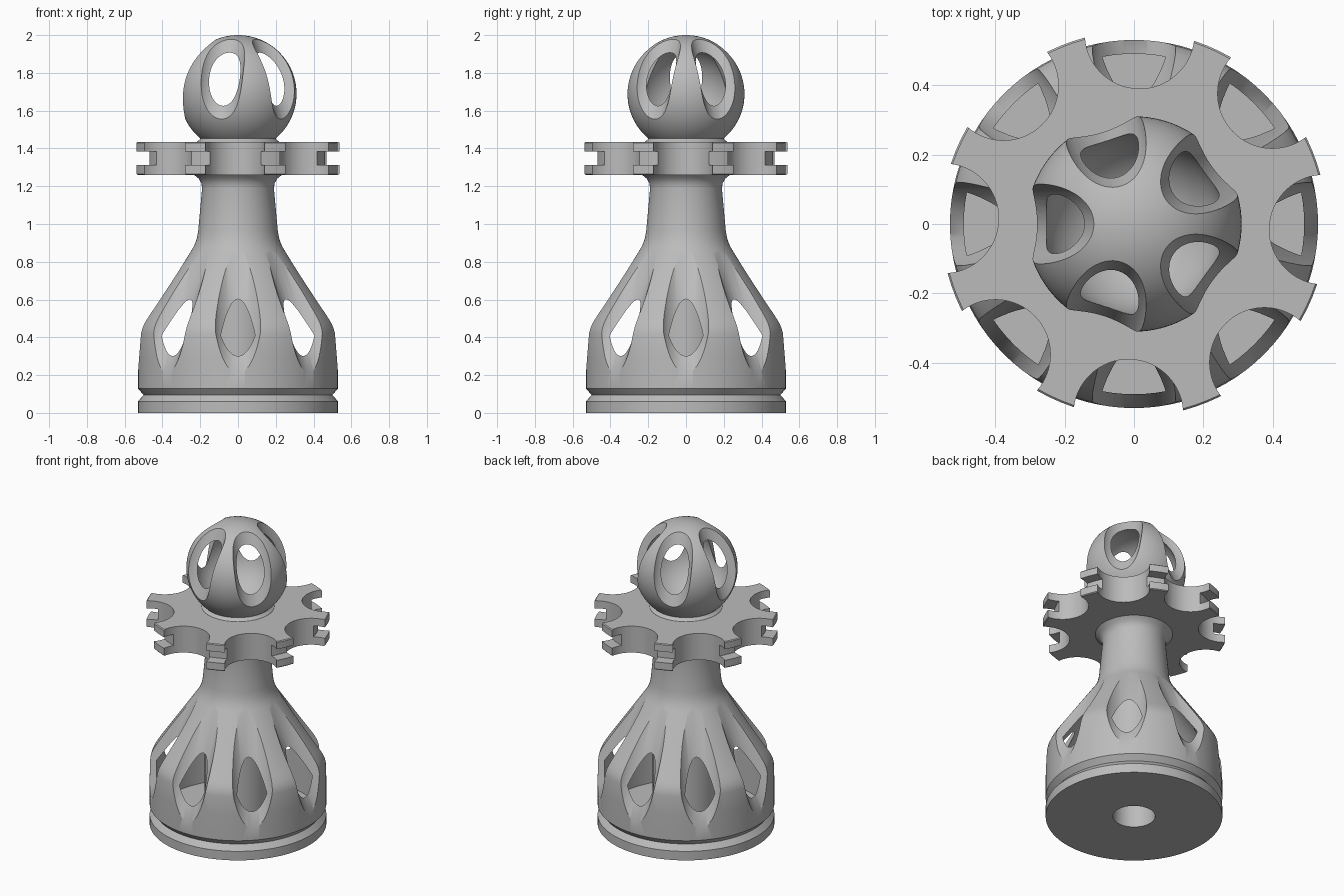
import bpy, bmesh, math
from mathutils import Matrix, Vector

cube = bpy.data.objects.get("Cube")
if cube:
    bpy.data.objects.remove(cube, do_unlink=True)

grey = bpy.data.materials.new("plain_grey")
grey.use_nodes = True
COLOUR = (0.5, 0.5, 0.5, 1)
grey.diffuse_color = COLOUR
grey.node_tree.nodes["Principled BSDF"].inputs["Base Color"].default_value = COLOUR


def finish(name, bm):
    bmesh.ops.recalc_face_normals(bm, faces=bm.faces)
    mesh = bpy.data.meshes.new(name)
    bm.to_mesh(mesh)
    bm.free()
    mesh.materials.append(grey)
    obj = bpy.data.objects.new(name, mesh)
    bpy.context.collection.objects.link(obj)
    return obj


def lathe(name, profile, steps=96):
    """Turn an (r, z) profile that starts and ends on the axis."""
    bm = bmesh.new()
    verts = [bm.verts.new((r, 0, z)) for r, z in profile]
    edges = [bm.edges.new(pair) for pair in zip(verts, verts[1:])]
    bmesh.ops.spin(bm, geom=verts + edges, axis=(0, 0, 1), cent=(0, 0, 0),
                   angle=math.tau, steps=steps)
    bmesh.ops.remove_doubles(bm, verts=bm.verts, dist=1e-5)
    return finish(name, bm)


def arc(radius, centre_z, steps=40):
    """Half circle profile for a ball, bottom to top."""
    pts = []
    for i in range(steps + 1):
        a = math.pi * i / steps
        pts.append((abs(radius * math.sin(a)), centre_z - radius * math.cos(a)))
    return pts


def ring_of_rods(name, low, high, radius, count, start):
    """Rods round the axis; low and high are (r, z) ends of each rod's inner side."""
    bm = bmesh.new()
    a, b = Vector((low[0], 0, low[1])), Vector((high[0], 0, high[1]))
    along = (b - a).normalized()
    outward = Vector((along.z, 0, -along.x))
    place = Matrix.Translation((a + b) / 2 + outward * radius) @ \
        along.to_track_quat('Z', 'Y').to_matrix().to_4x4()
    for i in range(count):
        turn = Matrix.Rotation(math.radians(start) + math.tau * i / count, 4, 'Z')
        bmesh.ops.create_cone(bm, cap_ends=True, segments=64, radius1=radius,
                              radius2=radius, depth=(b - a).length,
                              matrix=turn @ place)
    return finish(name, bm)


def carve(obj, *cutters):
    bpy.context.view_layer.objects.active = obj
    for cutter in cutters:
        cutter.hide_render = True
        mod = obj.modifiers.new("carve", 'BOOLEAN')
        mod.operation = 'DIFFERENCE'
        mod.solver = 'EXACT'
        mod.object = cutter
        bpy.ops.object.modifier_apply(modifier=mod.name)
        bpy.data.objects.remove(cutter, do_unlink=True)


def smooth(obj):
    bpy.ops.object.select_all(action='DESELECT')
    obj.select_set(True)
    bpy.context.view_layer.objects.active = obj
    bpy.ops.object.shade_smooth_by_angle(angle=math.radians(30))


# Base and neck: turned body with a bore, a hollow round the core and side windows
body = lathe("base_and_neck", [
    (0, 0.8), (0.127, 0.8), (0.127, 0), (0.53, 0), (0.53, 0.06), (0.5, 0.095),
    (0.53, 0.13), (0.53, 0.3), (0.527, 0.42), (0.52, 0.45), (0.506, 0.48),
    (0.484, 0.515), (0.25, 0.855), (0.232, 0.885), (0.219, 0.92), (0.211, 0.96),
    (0.19, 1.19), (0.194, 1.215), (0.207, 1.24), (0.235, 1.262), (0.235, 1.3),
    (0, 1.3)])
bm = bmesh.new()
hollow_profile = [(0.2, 0.06), (0.49, 0.06), (0.49, 0.41), (0.2, 0.836)]
verts = [bm.verts.new((r, 0, z)) for r, z in hollow_profile]
edges = [bm.edges.new((verts[i - 1], verts[i])) for i in range(len(verts))]
bmesh.ops.spin(bm, geom=verts + edges, axis=(0, 0, 1), cent=(0, 0, 0),
               angle=math.tau, steps=96)
bmesh.ops.remove_doubles(bm, verts=bm.verts, dist=1e-5)
hollow = finish("base_hollow", bm)
windows = ring_of_rods("base_windows", (0.577, 0.1), (0.243, 0.87), 0.135, 8, 0)
carve(body, hollow, windows)
smooth(body)

# Collar disc: grooved rim with round notches between the arms
disc = lathe("notched_disc", [
    (0, 1.26), (0.55, 1.26), (0.555, 1.265), (0.555, 1.312), (0.485, 1.312),
    (0.485, 1.385), (0.555, 1.385), (0.555, 1.43), (0.55, 1.435), (0, 1.435)])
notches = ring_of_rods("disc_notches", (0.39, 1.2), (0.39, 1.5), 0.158, 8, -1.7)
carve(disc, notches)
smooth(disc)

# Ball: hollow sphere with five scooped windows
ball = lathe("ball", arc(0.31, 1.69))
ball_hollow = lathe("ball_hollow", arc(0.26, 1.69))
scoops = ring_of_rods("ball_scoops", (0.308, 1.48), (0.099, 2.02), 0.125, 5, 36)
carve(ball, ball_hollow, scoops)
smooth(ball)

# Small fillet where the ball meets the disc
fillet = lathe("ball_fillet", [
    (0, 1.425), (0.222, 1.425), (0.217, 1.437), (0.204, 1.445), (0.198, 1.456),
    (0.19, 1.456), (0.12, 1.436), (0, 1.436)])
smooth(fillet)
